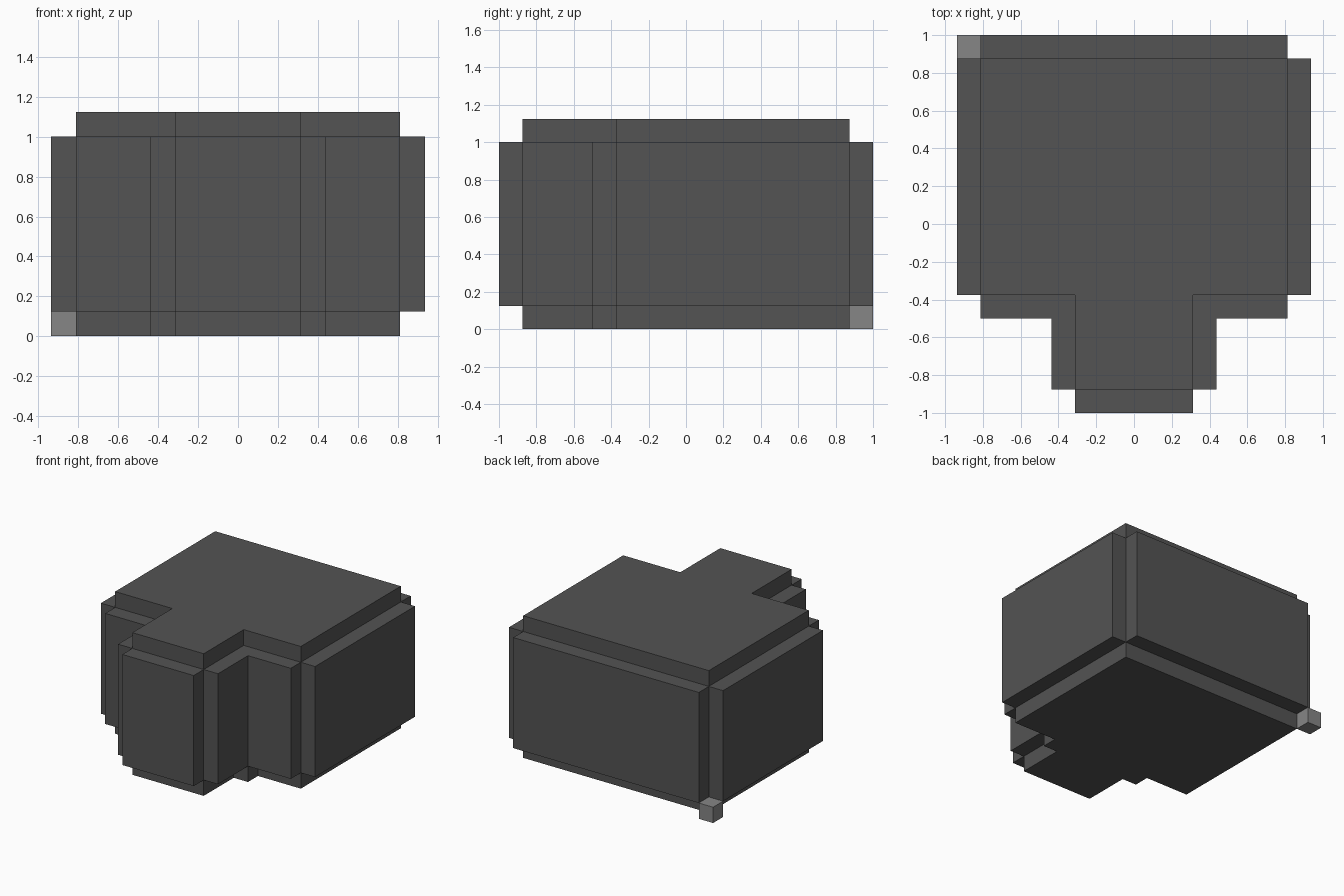
import bpy
import bmesh
from mathutils import Vector

default = bpy.data.objects.get("Cube")
if default:
    bpy.data.objects.remove(default, do_unlink=True)

U = 0.125              # thickness of every panel
HALF = 6.5 * U         # half width of the main block
STEM = 2.5 * U         # half width of the front stem
BACK, SHOULDER, FRONT = 7 * U, -3 * U, -7 * U
HEIGHT = 9 * U


def material(name, value):
    mat = bpy.data.materials.new(name)
    mat.use_nodes = True
    colour = (value, value, value, 1)
    mat.diffuse_color = colour
    mat.node_tree.nodes["Principled BSDF"].inputs["Base Color"].default_value = colour
    return mat


dark_grey = material("dark grey", 0.087)
light_grey = material("light grey", 0.24)


def finish(name, bm, mat, mirror=False):
    bmesh.ops.recalc_face_normals(bm, faces=bm.faces)
    mesh = bpy.data.meshes.new(name)
    bm.to_mesh(mesh)
    bm.free()
    mesh.materials.append(mat)
    obj = bpy.data.objects.new(name, mesh)
    bpy.context.collection.objects.link(obj)
    if mirror:
        obj.modifiers.new("Mirror", 'MIRROR').use_axis[0] = True
    return obj


def box(name, low, high, mat=dark_grey, mirror=False):
    low, high = Vector(low), Vector(high)
    bm = bmesh.new()
    bmesh.ops.create_cube(bm, size=1)
    bmesh.ops.scale(bm, vec=high - low, verts=bm.verts)
    bmesh.ops.translate(bm, vec=(low + high) / 2, verts=bm.verts)
    return finish(name, bm, mat, mirror)


# T-shaped core, extruded from its outline
half_outline = [(HALF, BACK), (HALF, SHOULDER), (STEM, SHOULDER), (STEM, FRONT)]
outline = half_outline + [(-x, y) for x, y in reversed(half_outline)]
bm = bmesh.new()
base = bm.faces.new([bm.verts.new((x, y, 0)) for x, y in outline])
top = bmesh.ops.extrude_face_region(bm, geom=[base])["geom"]
bmesh.ops.translate(bm, vec=(0, 0, HEIGHT),
                    verts=[v for v in top if isinstance(v, bmesh.types.BMVert)])
finish("core", bm, dark_grey)

# Raised wall panels
LOW, HIGH = U, HEIGHT - U
box("back_panel", (-HALF, BACK, LOW), (HALF, BACK + U, HIGH))
box("front_panel", (-STEM, FRONT - U, LOW), (STEM, FRONT, HIGH))
box("side_panels", (HALF, SHOULDER, LOW), (HALF + U, BACK, HIGH), mirror=True)
box("shoulder_panels", (STEM + U, SHOULDER - U, LOW), (HALF, SHOULDER, HIGH), mirror=True)
box("stem_side_panels", (STEM, FRONT, LOW), (STEM + U, SHOULDER - U, HIGH), mirror=True)

# Posts filling the inner corners, reaching the ground
box("inner_corner_posts", (STEM, SHOULDER - U, 0), (STEM + U, SHOULDER, HIGH), mirror=True)

# Small cube at the back right foot
box("corner_cube", (-HALF - U, BACK, 0), (-HALF, BACK + U, U), light_grey)
